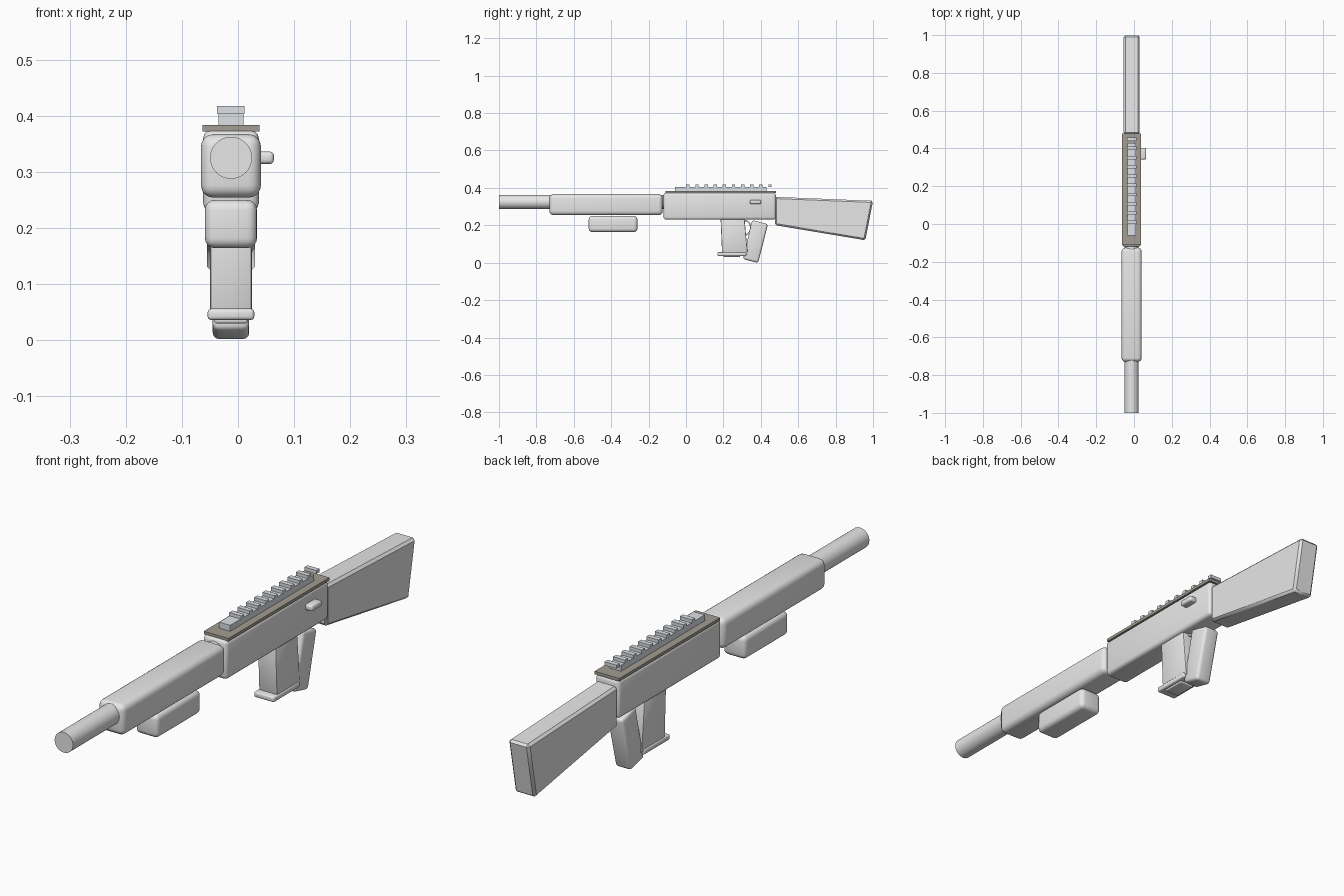
import bpy, bmesh, math
from mathutils import Vector

if "Cube" in bpy.data.objects:
    bpy.data.objects.remove(bpy.data.objects["Cube"])

CX = -0.0125  # centre line of the body


def material(name, rgb):
    m = bpy.data.materials.new(name)
    m.diffuse_color = (*rgb, 1)
    m.use_nodes = True
    m.node_tree.nodes["Principled BSDF"].inputs["Base Color"].default_value = m.diffuse_color
    return m


GREY = material("light_grey", (0.8, 0.8, 0.8))
RAIL = material("rail_grey", (0.75, 0.79, 0.83))
PLATE = material("warm_dark_grey", (0.36, 0.34, 0.29))


def finish(name, bm, mat, bevel=0, segments=3):
    bmesh.ops.recalc_face_normals(bm, faces=bm.faces)
    if bevel:
        bmesh.ops.bevel(bm, geom=bm.edges[:], offset=bevel, segments=segments,
                        profile=0.5, affect='EDGES', clamp_overlap=True)
    me = bpy.data.meshes.new(name)
    bm.to_mesh(me)
    bm.free()
    me.materials.append(mat)
    ob = bpy.data.objects.new(name, me)
    bpy.context.collection.objects.link(ob)
    bpy.ops.object.select_all(action='DESELECT')
    ob.select_set(True)
    bpy.context.view_layer.objects.active = ob
    bpy.ops.object.shade_smooth_by_angle(angle=math.radians(35))
    return ob


def prism(name, outline, x0, x1, mat=GREY, bevel=0, segments=3):
    """Extrude a side outline of (y, z) points across x."""
    bm = bmesh.new()
    face = bm.faces.new([bm.verts.new((x0, y, z)) for y, z in outline])
    new = bmesh.ops.extrude_face_region(bm, geom=[face])["geom"]
    bmesh.ops.translate(bm, vec=(x1 - x0, 0, 0),
                        verts=[v for v in new if isinstance(v, bmesh.types.BMVert)])
    return finish(name, bm, mat, bevel, segments)


def box(name, x, y, z, mat=GREY, bevel=0, segments=3):
    outline = [(y[0], z[0]), (y[1], z[0]), (y[1], z[1]), (y[0], z[1])]
    return prism(name, outline, x[0], x[1], mat, bevel, segments)


# Barrel, running on through the front cover
bm = bmesh.new()
bmesh.ops.create_cone(bm, cap_ends=True, segments=32, radius1=0.0375, radius2=0.0375, depth=0.95)
for v in bm.verts:
    v.co = Vector((v.co.x + CX, v.co.z - 0.525, v.co.y + 0.325))
finish("barrel", bm, GREY)

# Main body and the rounded parts in front of it
box("front_cover", (-0.066, 0.041), (-0.73, -0.125), (0.254, 0.367), bevel=0.022, segments=4)
box("lower_grip", (-0.059, 0.034), (-0.52, -0.26), (0.164, 0.25), bevel=0.018, segments=4)
box("receiver", (-0.062, 0.037), (-0.12, 0.48), (0.23, 0.374), bevel=0.014)

# Top plate and toothed rail
box("top_plate", (-0.063, 0.038), (-0.11, 0.48), (0.372, 0.383), PLATE)
box("rail", (-0.035, 0.01), (-0.06, 0.43), (0.383, 0.405), RAIL)
for i in range(10):
    y = 0.01 + i * 0.0488
    box(f"rail_tooth_{i + 1}", (-0.037, 0.012), (y - 0.009, y + 0.009), (0.404, 0.417), RAIL)

# Side handle
box("side_handle", (0.03, 0.064), (0.342, 0.402), (0.314, 0.336), bevel=0.007)

# Box below the body with its foot
prism("lower_box", [(0.185, 0.235), (0.313, 0.235), (0.33, 0.045), (0.193, 0.045)],
      -0.05, 0.025, bevel=0.005, segments=2)
box("lower_box_foot", (-0.054, 0.029), (0.168, 0.322), (0.036, 0.056), bevel=0.006)
box("lower_box_base", (-0.042, 0.017), (0.2, 0.29), (0.03, 0.05), bevel=0.004)

# Slanted hand grip
prism("hand_grip", [(0.353, 0.228), (0.438, 0.206), (0.386, -0.001), (0.305, 0.019)],
      -0.045, 0.02, bevel=0.012)

# Curved strip between the box and the grip
arc = [(0.312 + 0.038 * math.sin(a), 0.187 + 0.043 * math.cos(a))
       for a in [math.pi * k / 10 for k in range(11)]]
inner = [(0.312 + 0.03 * math.sin(a), 0.187 + 0.035 * math.cos(a))
         for a in [math.pi * k / 10 for k in range(10, -1, -1)]]
prism("guard_strip", arc + inner, CX - 0.012, CX + 0.012)

# Flared shoulder stock with chamfered rims
prism("stock", [(0.475, 0.352), (1.0, 0.331), (0.959, 0.12), (0.475, 0.201)],
      -0.055, 0.03, bevel=0.009, segments=1)
